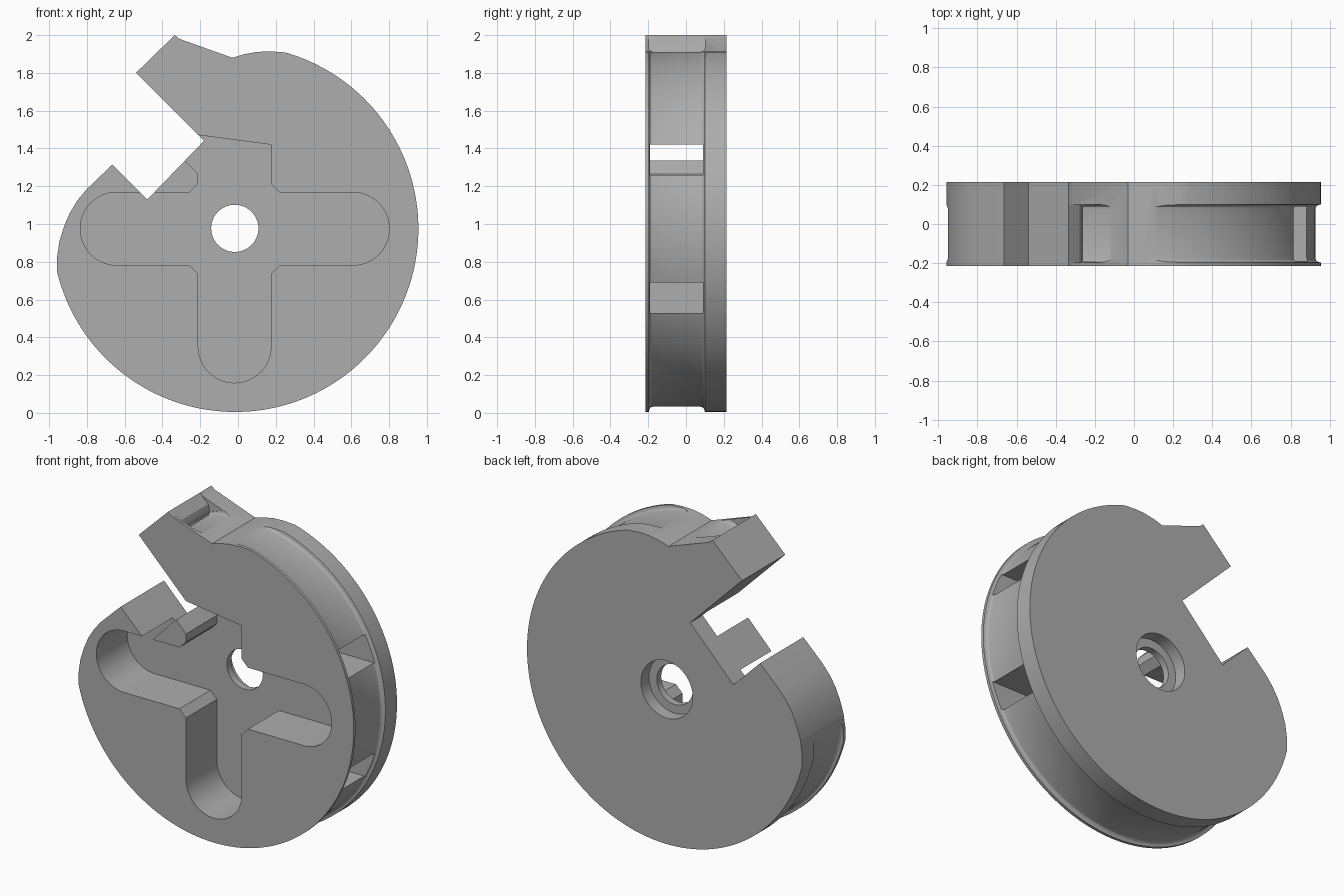
import bpy, bmesh
from math import cos, sin, radians, pi

cube = bpy.data.objects.get("Cube")
if cube:
    bpy.data.objects.remove(cube, do_unlink=True)

CX, CZ, R = -0.015, 0.975, 0.97      # disc axis and radius
FRONT, BACK = -0.215, 0.215
POCKET_FRONT, POCKET_BACK = -0.19, 0.09

grey = bpy.data.materials.new("plain_grey")
grey.use_nodes = True
grey.diffuse_color = (0.42, 0.42, 0.42, 1)
grey.node_tree.nodes["Principled BSDF"].inputs["Base Color"].default_value = (0.42, 0.42, 0.42, 1)


def arc(cx, cz, r, a0, a1, n):
    steps = [radians(a0 + (a1 - a0) * i / n) for i in range(n + 1)]
    return [(cx + r * cos(a), cz + r * sin(a)) for a in steps]


def finish(name, bm):
    bmesh.ops.recalc_face_normals(bm, faces=bm.faces)
    mesh = bpy.data.meshes.new(name)
    bm.to_mesh(mesh)
    bm.free()
    mesh.materials.append(grey)
    obj = bpy.data.objects.new(name, mesh)
    bpy.context.collection.objects.link(obj)
    return obj


def prism(name, outline, y0, y1):
    """Extrude an x-z outline along y."""
    bm = bmesh.new()
    face = bm.faces.new([bm.verts.new((x, y0, z)) for x, z in outline])
    new = bmesh.ops.extrude_face_region(bm, geom=[face])["geom"]
    verts = [v for v in new if isinstance(v, bmesh.types.BMVert)]
    bmesh.ops.translate(bm, verts=verts, vec=(0, y1 - y0, 0))
    return finish(name, bm)


def sweep(name, section, a0, a1, n):
    """Turn a (radius, y) section about the disc axis, with capped ends."""
    bm = bmesh.new()
    rings = []
    for i in range(n + 1):
        a = radians(a0 + (a1 - a0) * i / n)
        rings.append([bm.verts.new((CX + r * cos(a), y, CZ + r * sin(a))) for r, y in section])
    k = len(section)
    for p, q in zip(rings, rings[1:]):
        for j in range(k):
            bm.faces.new((p[j], p[(j + 1) % k], q[(j + 1) % k], q[j]))
    bm.faces.new(rings[0])
    bm.faces.new(rings[-1])
    return finish(name, bm)


def cut(body, cutter):
    mod = body.modifiers.new("cut", "BOOLEAN")
    mod.operation = "DIFFERENCE"
    mod.solver = "EXACT"
    mod.object = cutter
    bpy.context.view_layer.objects.active = body
    bpy.ops.object.modifier_apply(modifier=mod.name)
    bpy.data.objects.remove(cutter, do_unlink=True)


# Disc body with hooked jaw and eased left shoulder
outline = arc(CX, CZ, R, -166.6, 74.2, 110)
outline += [(0.17, 1.914), (0.1, 1.911), (0.03, 1.898), (-0.03, 1.88),
            (-0.31, 1.98), (-0.335, 2.0), (-0.54, 1.80), (-0.18, 1.44),
            (-0.48, 1.13), (-0.665, 1.315), (-0.80, 1.185), (-0.85, 1.125),
            (-0.89, 1.06), (-0.92, 0.99), (-0.945, 0.91), (-0.957, 0.83)]
body = prism("slotted_disc", outline, FRONT, BACK)

# Filleted groove round the rim, running into the jaw
f = 0.022
floor = R - 0.028
section = [(1.15, POCKET_FRONT - 0.007), (R, POCKET_FRONT - 0.007)]
section += [(floor + f * (1 - sin(t)), POCKET_FRONT - 0.005 + f * (1 - cos(t)))
            for t in (0.1, pi / 6, pi / 3, pi / 2)]
section += [(floor + f * (1 - sin(t)), POCKET_BACK + 0.008 - f * (1 - cos(t)))
            for t in (pi / 2, pi / 3, pi / 6, 0.1)]
section += [(R, POCKET_BACK + 0.01), (1.15, POCKET_BACK + 0.01)]
cut(body, sweep("groove_cutter", section, -180, 105.2, 130))

# Bevelled end of the groove in the jaw
jaw = [(-0.335, 2.0), (-0.268, 1.933), (-0.268, 1.895), (-0.15, 1.94), (-0.15, 2.1), (-0.335, 2.1)]
cut(body, prism("jaw_cutter", jaw, POCKET_FRONT - 0.007, POCKET_BACK + 0.01))

# Cross-shaped recess, open to the jaw at its upper arm
w, c = 0.193, 0.045
x0, x1, z0, z1 = -0.018 - w, -0.018 + w, CZ - w, CZ + w
cross = [(x1, 1.42), (x1, z1 + c), (x1 + c, z1)]
cross += arc(0.608, CZ, w, 90, -90, 24)
cross += [(x1 + c, z0), (x1, z0 - c)]
cross += arc(-0.018, 0.352, w, 0, -180, 24)
cross += [(x0, z0 - c), (x0 - c, z0)]
cross += arc(-0.642, CZ, w, 270, 90, 24)
cross += [(x0 - c, z1), (x0, z1 + c), (x0, 1.265), (-0.32, 1.374), (-0.21, 1.471)]
cut(body, prism("cross_cutter", cross, FRONT - 0.1, POCKET_BACK + 0.002))

# Two tunnels from the recess out through the right rim
for side in (-1, 1):
    za, zb = CZ + side * 0.285, CZ + side * 0.445
    tunnel = [(0.0, za), (1.1, za), (1.1, zb), (0.0, zb)]
    cut(body, prism("tunnel_cutter", tunnel, POCKET_FRONT, POCKET_BACK))

# Centre bore with a wider counterbore behind
for r, y in ((0.125, 0.0), (0.18, 0.135)):
    cut(body, prism("bore_cutter", arc(-0.017, 0.977, r, 0, 354, 59), y, BACK + 0.1))

# Smooth curved walls, sharp edges kept
bpy.ops.object.select_all(action="DESELECT")
body.select_set(True)
bpy.context.view_layer.objects.active = body
bpy.ops.object.shade_smooth_by_angle(angle=radians(25))
